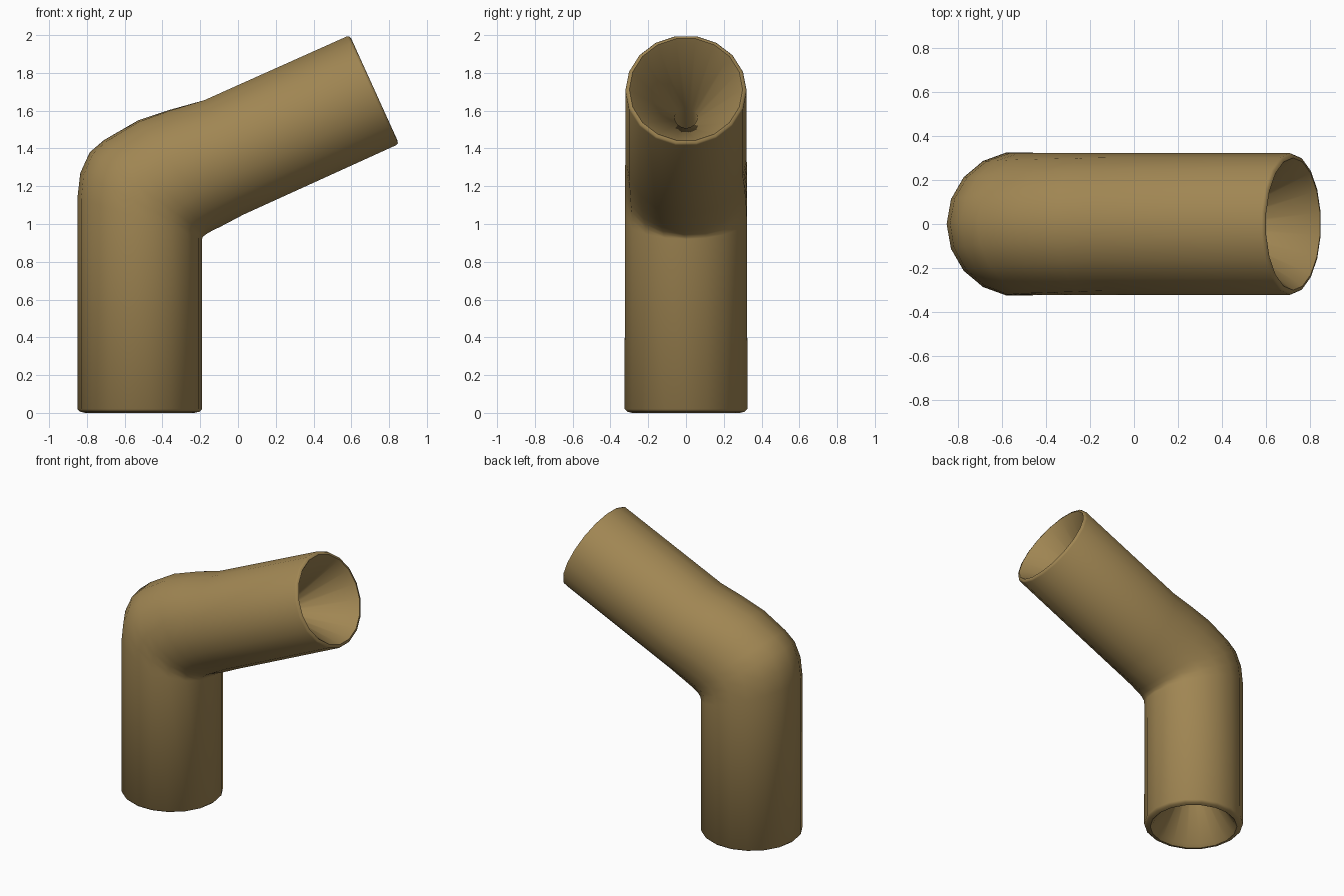
import bpy, bmesh, math
from mathutils import Vector

cube = bpy.data.objects.get("Cube")
if cube:
    bpy.data.objects.remove(cube, do_unlink=True)

SIDES = 18
TILT = math.radians(24.4)

tan = bpy.data.materials.new("tan_brown")
tan.use_nodes = True
colour = (0.352, 0.238, 0.086, 1)
tan.diffuse_color = colour
tan.node_tree.nodes["Principled BSDF"].inputs["Base Color"].default_value = colour


def pair(ox, oz, ix, iz, width, twist):
    """Elliptical section between an outer-bend point and an inner-bend point."""
    outer, inner = Vector((ox, 0, oz)), Vector((ix, 0, iz))
    return (outer + inner) / 2, (outer - inner) / 2, width, twist


def low(z, r):
    """Round section of the upright pipe."""
    return Vector((-0.52, 0, z)), Vector((-r, 0, 0)), r, 0


def high(t, r):
    """Round section of the tilted pipe, t measured from its mouth."""
    axis = Vector((math.cos(TILT), 0, math.sin(TILT)))
    up = Vector((-math.sin(TILT), 0, math.cos(TILT)))
    return Vector((0.722, 0, 1.712)) + axis * t, up * r, r, 10


# Outer skin: upright pipe, elbow, tilted pipe
sections = [
    low(0, 0.29), low(0.006, 0.315), low(0.02, 0.33),
    pair(-0.85, 1.14, -0.19, 0.92, 0.328, 0),
    pair(-0.835, 1.27, -0.186, 0.932, 0.326, 1),
    pair(-0.785, 1.38, -0.17, 0.945, 0.325, 2),
    pair(-0.71, 1.445, -0.14, 0.962, 0.324, 4),
    pair(-0.53, 1.55, -0.09, 0.985, 0.323, 6),
    pair(-0.36, 1.608, -0.03, 1.015, 0.322, 8),
    pair(-0.18, 1.66, 0.03, 1.045, 0.321, 10),
    high(-0.015, 0.321), high(-0.004, 0.315), high(0, 0.3),
]
# Inside: funnels at both mouths joined by a narrow bore
sections += [
    high(-0.02, 0.285), high(-0.36, 0.06), high(-1.1, 0.06),
    low(0.95, 0.06), low(0.36, 0.06), low(0.02, 0.27),
]

bm = bmesh.new()
rings = []
for centre, u, width, twist in sections:
    ring = []
    for i in range(SIDES):
        a = math.tau * i / SIDES + math.radians(twist)
        ring.append(bm.verts.new(centre + u * math.cos(a) + Vector((0, width * math.sin(a), 0))))
    rings.append(ring)
for k, ring in enumerate(rings):
    after = rings[(k + 1) % len(rings)]
    for i in range(SIDES):
        j = (i + 1) % SIDES
        bm.faces.new((ring[i], ring[j], after[j], after[i]))
bmesh.ops.recalc_face_normals(bm, faces=bm.faces)

mesh = bpy.data.meshes.new("elbow_pipe")
bm.to_mesh(mesh)
bm.free()
mesh.materials.append(tan)
pipe = bpy.data.objects.new("elbow_pipe", mesh)
bpy.context.collection.objects.link(pipe)

# Smooth walls with crisp rims
bpy.ops.object.select_all(action="DESELECT")
pipe.select_set(True)
bpy.context.view_layer.objects.active = pipe
bpy.ops.object.shade_smooth_by_angle(angle=math.radians(50))
